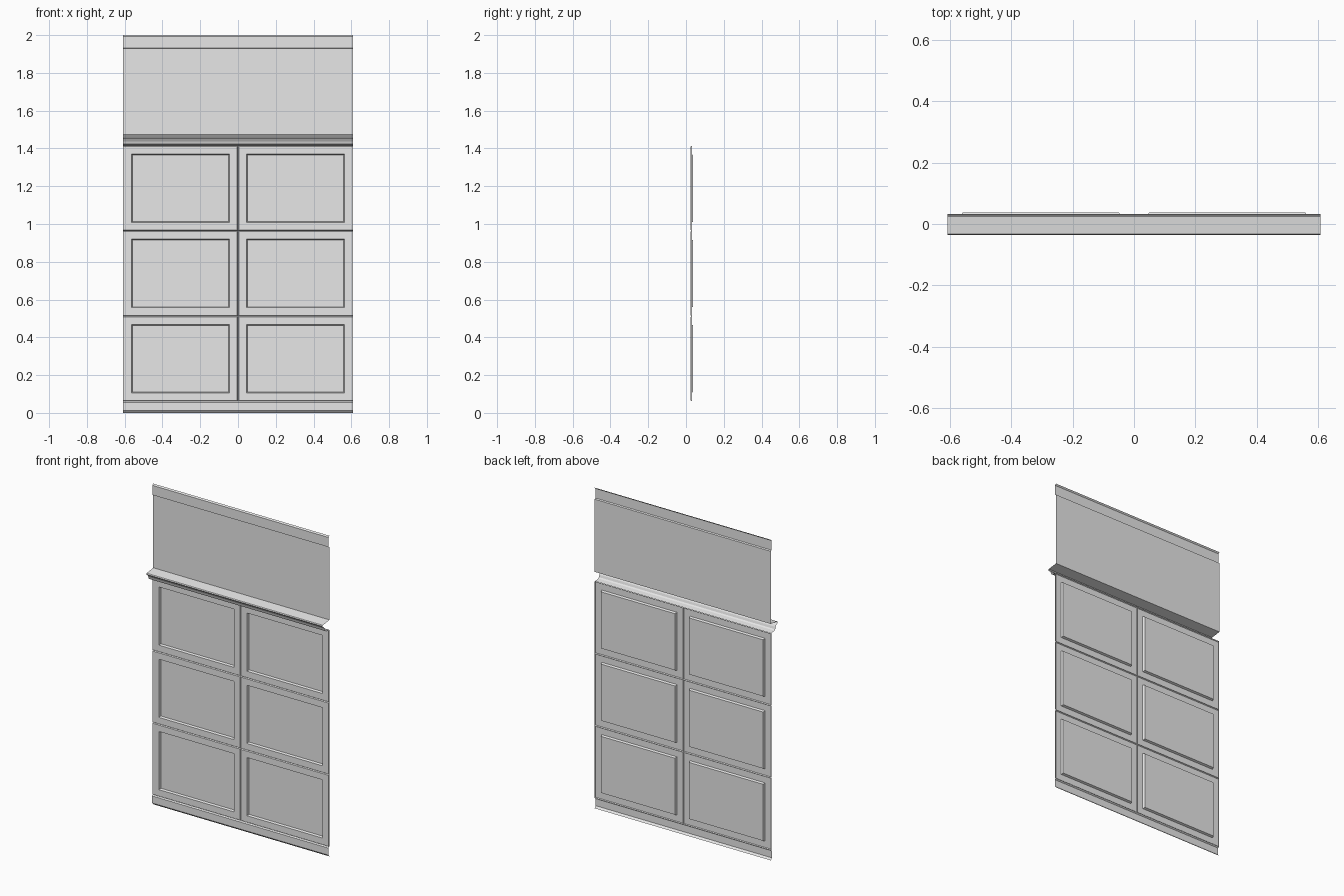
import bpy
import bmesh

cube = bpy.data.objects.get("Cube")
if cube:
    bpy.data.objects.remove(cube, do_unlink=True)

HALF = 0.608       # half width of the wall
WALL = 0.033       # depth of the plain wall
FACE = 0.025       # depth of frame and trim faces
RECESS = 0.038     # depth of the sunken panels

grey = bpy.data.materials.new("plain grey")
grey.use_nodes = True
grey.diffuse_color = (0.8, 0.8, 0.8, 1)
grey.node_tree.nodes["Principled BSDF"].inputs["Base Color"].default_value = (0.8, 0.8, 0.8, 1)


def finish(name, bm):
    mesh = bpy.data.meshes.new(name)
    bm.to_mesh(mesh)
    bm.free()
    mesh.materials.append(grey)
    obj = bpy.data.objects.new(name, mesh)
    bpy.context.collection.objects.link(obj)
    return obj


def strip(name, profile):
    """Sweep a (y, z) profile, listed top to bottom, across the wall width."""
    bm = bmesh.new()
    rows = [[bm.verts.new((x, y, z)) for x in (-HALF, HALF)] for y, z in profile]
    for (a, b), (c, d) in zip(rows, rows[1:]):
        bm.faces.new((a, c, d, b))
    return finish(name, bm)


def nested_panel(name, loops):
    """Join nested rectangles (x0, x1, z0, z1, y) and fill the innermost."""
    bm = bmesh.new()
    rings = []
    for x0, x1, z0, z1, y in loops:
        corners = ((x0, z0), (x1, z0), (x1, z1), (x0, z1))
        rings.append([bm.verts.new((x, y, z)) for x, z in corners])
    for outer, inner in zip(rings, rings[1:]):
        for i in range(4):
            j = (i + 1) % 4
            bm.faces.new((outer[i], outer[j], inner[j], inner[i]))
    bm.faces.new(rings[-1])
    return finish(name, bm)


# Top trim, plain upper wall and skirting
strip("top_trim", [(WALL, 2.0), (FACE, 1.992), (FACE, 1.932), (WALL, 1.928)])
strip("upper_wall", [(WALL, 1.928), (WALL, 1.475)])
strip("skirting", [(0.030, 0.062), (0.022, 0.056), (0.022, 0.012), (WALL, 0.0)])

# Projecting rail with a moulded underside
strip("chair_rail", [(WALL, 1.475), (-0.032, 1.466), (-0.036, 1.461), (-0.033, 1.455),
                     (-0.022, 1.449), (-0.015, 1.438), (-0.011, 1.425),
                     (-0.004, 1.419), (0.028, 1.414)])

# Two columns of three sunken panels, with fine grooves between the frames
LOW, HIGH, GROOVE = 0.062, 1.414, 0.004
step = (HIGH - LOW) / 3
for side, x0, x1 in (("right", -HALF, 0), ("left", 0, HALF)):
    for row, level in enumerate(("lower", "middle", "upper")):
        z0 = LOW + row * step
        z1 = z0 + step

        def inset(d, y):
            return (x0 + d, x1 - d, z0 + d, z1 - d, y)

        # Outer side edges stay flush with the wall ends
        lip = (x0 + (GROOVE if x0 == 0 else 0), x1 - (GROOVE if x1 == 0 else 0),
               z0 + GROOVE, z1 - GROOVE, FACE)
        nested_panel(f"{side}_{level}_panel",
                     [inset(0, 0.031), lip, inset(0.044, FACE), inset(0.049, RECESS)])
